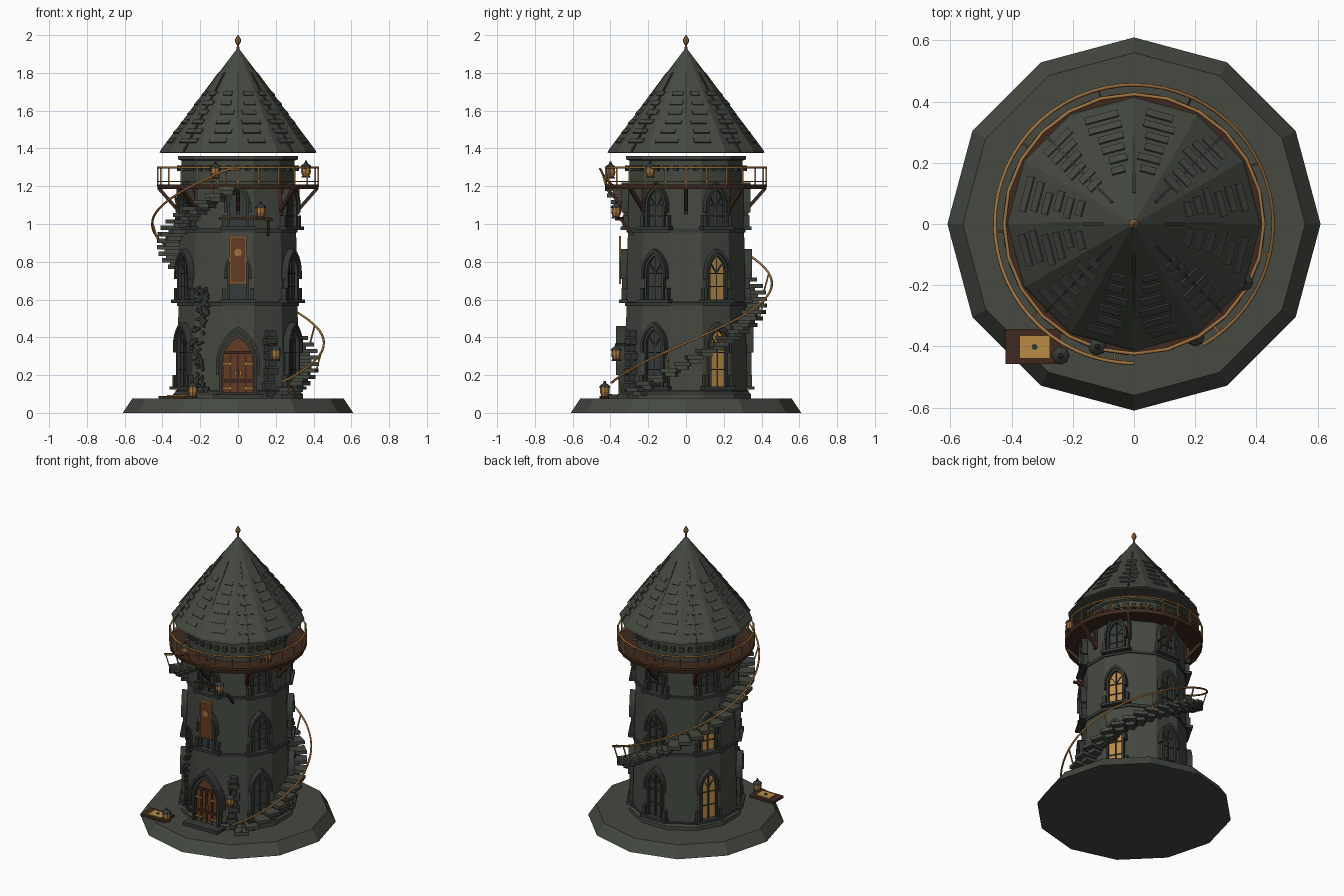
import bpy, bmesh, random
from math import radians, sin, cos, pi, sqrt, atan2
from mathutils import Matrix, Vector

random.seed(4)
if "Cube" in bpy.data.objects:
    bpy.data.objects.remove(bpy.data.objects["Cube"])


def material(name, rgb):
    m = bpy.data.materials.new(name)
    m.use_nodes = True
    m.diffuse_color = (*rgb, 1)
    m.node_tree.nodes["Principled BSDF"].inputs["Base Color"].default_value = (*rgb, 1)
    return m


STONE = material("grey green stone", (.058, .067, .052))
TRIM = material("dark stone trim", (.036, .043, .035))
WOOD = material("dark wood", (.05, .023, .014))
DOOR = material("red brown wood", (.13, .045, .015))
BRASS = material("brass", (.36, .17, .045))
AMBER = material("lit glass", (.5, .26, .06))
GLASS = material("dark glass", (.035, .045, .042))
IVY = material("ivy", (.03, .038, .026))


def finish(bm, name, mat):
    bmesh.ops.recalc_face_normals(bm, faces=bm.faces[:])
    mesh = bpy.data.meshes.new(name)
    bm.to_mesh(mesh)
    bm.free()
    mesh.materials.append(mat)
    ob = bpy.data.objects.new(name, mesh)
    bpy.context.collection.objects.link(ob)
    return ob


def frame(angle, r=0, z=0, t=0):
    """Local x points outward, y along the wall, z up."""
    return Matrix.Rotation(radians(angle), 4, 'Z') @ Matrix.Translation((r, t, z))


def box(bm, m, sx, sy, sz):
    bmesh.ops.create_cube(bm, size=1, matrix=m @ Matrix.Diagonal((sx, sy, sz, 1)))


def bar(bm, a, b, w):
    a, b = Vector(a), Vector(b)
    d = b - a
    box(bm, Matrix.Translation((a + b) / 2) @ d.to_track_quat('X', 'Z').to_matrix().to_4x4(), d.length, w, w)


def lathe(bm, profile, n=12, turn=0, m=Matrix(), closed=False):
    rings = [[bm.verts.new(m @ Vector((r * cos(radians(turn) + 2 * pi * i / n),
                                       r * sin(radians(turn) + 2 * pi * i / n), z)))
              for i in range(n)] for r, z in profile]
    pairs = list(zip(rings, rings[1:])) + ([(rings[-1], rings[0])] if closed else [])
    for lo, hi in pairs:
        for i in range(n):
            j = (i + 1) % n
            bm.faces.new((lo[i], lo[j], hi[j], hi[i]))
    if not closed:
        bm.faces.new(rings[0])
        bm.faces.new(rings[-1])


def lathe_object(name, mat, profile, **kw):
    bm = bmesh.new()
    lathe(bm, profile, **kw)
    return finish(bm, name, mat)


def tube(name, pts, r, mat, cyclic=False):
    cu = bpy.data.curves.new(name, 'CURVE')
    cu.dimensions = '3D'
    cu.bevel_depth, cu.bevel_resolution = r, 1
    sp = cu.splines.new('POLY')
    sp.points.add(len(pts) - 1)
    for p, co in zip(sp.points, pts):
        p.co = (*co, 1)
    sp.use_cyclic_u = cyclic
    cu.materials.append(mat)
    bpy.context.collection.objects.link(bpy.data.objects.new(name, cu))


def polar(r, a, z):
    return (r * cos(radians(a)), r * sin(radians(a)), z)


def arch(w, z0, top):
    """Pointed arch outline as (y, z) pairs, open at the sill."""
    spring = top - w * sqrt(3)
    arc = [(-w + 2 * w * cos(k * pi / 15), spring + 2 * w * sin(k * pi / 15)) for k in range(6)]
    right = [(w, z0)] + arc
    return right + [(-y, z) for y, z in reversed(right[:-1])]


def arch_plate(bm, m, w, z0, top):
    bm.faces.new([bm.verts.new(m @ Vector((0, y, z))) for y, z in arch(w, z0, top)])


def arch_ring(bm, m, w, z0, top, t, depth):
    inner, outer = arch(w, z0, top), arch(w + t, z0, top + t * 1.7)
    rows = [[bm.verts.new(m @ Vector((x, y, z))) for y, z in pts]
            for pts, x in ((inner, -.02), (inner, depth), (outer, depth), (outer, -.02))]
    for a, b in zip(rows, rows[1:]):
        for i in range(len(a) - 1):
            bm.faces.new((a[i], a[i + 1], b[i + 1], b[i]))
    bm.faces.new([r[0] for r in rows])
    bm.faces.new([r[-1] for r in rows])


def wall(z):
    return .966 * (.335 - .02 * (z - .12))


# Base and tower body
lathe_object("base", STONE, [(.61, 0), (.56, .075)])
lathe_object("tower_body", STONE, [(.355, .07), (.355, .1), (.335, .12), (.314, 1.2)], turn=15)
for z in (.1, .565, .955):
    r = wall(z) / .966
    lathe_object("stone_band", TRIM, [(r - .02, z), (r + .008, z), (r + .008, z + .02), (r - .02, z + .025)],
                 turn=15, closed=True)

# Upper drum, cornice and blocks
lathe_object("drum", STONE, [(.31, 1.2), (.31, 1.335), (.328, 1.342), (.328, 1.36)], turn=15)
bm = bmesh.new()
for k in range(36):
    box(bm, frame(k * 10, .31, 1.295), .025, .025, .03)
finish(bm, "drum_blocks", TRIM)

# Roof with slates and ridge strips
R, Z0, Z1 = .415, 1.375, 1.93
lathe_object("roof", STONE, [(.405, Z0), (R, Z0 + .004), (R - .006, Z0 + .018), (.004, Z1)])
bm = bmesh.new()
slope = atan2(Z1 - Z0, R * .966)
for k in range(12):
    for f in (.1, .19, .28, .37, .46, .55):
        r = R * .966 * (1 - f)
        half = r * .2
        m = frame(15 + k * 30, r + .003, Z0 + (Z1 - Z0) * f + .012,
                  random.uniform(-.2, .2) * half) @ Matrix.Rotation(slope - .12, 4, 'Y')
        box(bm, m, .03, half * random.uniform(1.2, 1.8), .006)
finish(bm, "roof_slates", STONE)
bm = bmesh.new()
for k in range(8):
    bar(bm, polar(R * .975, k * 45, Z0 + .012), polar(.1, k * 45, Z1 - .13), .009)
finish(bm, "roof_ridges", TRIM)
lathe_object("finial", BRASS, [(.008, 1.91), (.006, 1.95), (.014, 1.96), (.017, 1.972), (.012, 1.985), (.002, 2)], n=8)

# Windows on every second wall face
stone, lead, lit, dark = (bmesh.new() for _ in range(4))
for a in range(30, 390, 60):
    for floor, (z0, top) in enumerate(((.14, .44), (.6, .83), (.985, 1.18))):
        if a == 270 and floor == 0:
            continue
        m = frame(a, wall((z0 + top) / 2))
        glow = a in (30, 150) and floor < 2
        arch_plate(lit if glow else dark, m @ Matrix.Translation((.006, 0, 0)), .046, z0, top)
        arch_ring(stone, m, .045, z0, top, .013, .026)
        arch_ring(stone, m, .061, top - .12, top + .018, .012, .036)
        box(stone, m @ Matrix.Translation((.015, 0, z0 - .008)), .055, .19, .018)
        for s in (-1, 1):
            box(stone, m @ Matrix.Translation((.01, s * .075, z0 + .03)), .04, .02, .06)
            bar(lead, m @ Vector((.01, 0, top - .09)), m @ Vector((.01, s * .03, top - .045)), .006)
        bar(lead, m @ Vector((.01, 0, z0)), m @ Vector((.01, 0, top - .01)), .007)
        for f in (.3, .6):
            z = z0 + (top - z0) * f
            bar(lead, m @ Vector((.01, -.045, z)), m @ Vector((.01, .045, z)), .006)
finish(stone, "window_frames", TRIM)
finish(lead, "window_bars", TRIM)
finish(lit, "lit_panes", AMBER)
finish(dark, "dark_panes", GLASS)

# Front door with arch, planks and hinges
m = frame(270, wall(.25))
bm = bmesh.new()
arch_ring(bm, m, .085, .08, .4, .016, .035)
arch_ring(bm, m, .103, .2, .435, .014, .05)
box(bm, m @ Matrix.Translation((.04, 0, .085)), .1, .26, .025)
finish(bm, "door_frame", TRIM)
bm = bmesh.new()
arch_plate(bm, m @ Matrix.Translation((.014, 0, 0)), .085, .08, .4)
finish(bm, "door", DOOR)
bm, metal = bmesh.new(), bmesh.new()
for y in (-.08, -.04, 0, .04, .08):
    box(bm, m @ Matrix.Translation((.016, y, .2)), .01, .01, .22)
for z in (.17, .32):
    box(bm, m @ Matrix.Translation((.017, 0, z)), .01, .165, .016)
for s in (-1, 1):
    for z in (.13, .26):
        box(metal, m @ Matrix.Translation((.02, s * .055, z)), .008, .045, .012)
    box(metal, m @ Matrix.Translation((.022, s * .014, .21)), .012, .01, .03)
finish(bm, "door_planks", WOOD)
finish(metal, "door_hinges", BRASS)

# Banner hung above the door
bm, trim = bmesh.new(), bmesh.new()
box(bm, frame(270, .348, .81), .008, .09, .25)
for s in (-1, 1):
    box(trim, frame(270, .349, .81, s * .042), .012, .007, .25)
    box(trim, frame(270, .349, .81 + s * .123), .012, .09, .007)
for s in (0, pi / 4):
    box(trim, frame(270, .351, .85) @ Matrix.Rotation(s, 4, 'X'), .009, .032, .032)
finish(bm, "banner", DOOR)
finish(trim, "banner_trim", BRASS)

# Balcony floor, struts and railing
lathe_object("balcony_floor", WOOD, [(.3, 1.19), (.425, 1.185), (.43, 1.21), (.3, 1.21)], n=24, closed=True)
bm = bmesh.new()
for k in range(8):
    bar(bm, polar(.315, k * 45, 1.07), polar(.42, k * 45, 1.19), .018)
    bar(bm, polar(.315, k * 45, 1.05), polar(.315, k * 45, 1.19), .02)
finish(bm, "balcony_struts", WOOD)
bm = bmesh.new()
for k in range(24):
    bar(bm, polar(.424, k * 15, 1.2), polar(.424, k * 15, 1.3), .008)
finish(bm, "railing_posts", BRASS)
for z, r in ((1.3, .006), (1.225, .004)):
    tube("balcony_rail", [polar(.424, k * 15, z) for k in range(24)], r, BRASS, True)

# Spiral stair and handrail
def rail_z(a):
    return .37 + .0035 * a


bm, posts = bmesh.new(), bmesh.new()
for k in range(33):
    a = -52 + k * 9.8
    z = rail_z(a) - .1
    box(bm, frame(a, .365, z), .125, .085, .022)
    box(bm, frame(a, .345, z - .02), .085, .06, .025)
    if k % 4 == 0 or k > 30:
        bar(posts, polar(.425, a, z), polar(.453, a, rail_z(a)), .007)
finish(bm, "stair_steps", STONE)
finish(posts, "stair_posts", BRASS)
tube("stair_handrail", [polar(.455, a, min(rail_z(a), 1.29)) for a in range(-60, 271, 6)], .006, BRASS)


# Lanterns
def lantern(x, y, z):
    m = Matrix.Translation((x, y, z))
    lathe_object("lantern_glass", BRASS, [(.018, .008), (.026, .03), (.024, .055)], n=8, m=m)
    lathe_object("lantern_cap", TRIM, [(.03, .054), (.026, .064), (.008, .078), (.005, .09)], n=8, m=m)
    lathe_object("lantern_foot", WOOD, [(.026, 0), (.02, .01)], n=8, m=m)


for spot in ((.2, -.37, .275), (.12, -.37, 1.03), (-.12, -.4, 1.24), (.36, -.19, 1.245), (-.24, -.43, .08)):
    lantern(*spot)
bm = bmesh.new()
bar(bm, (.15, -.28, .36), (.2, -.37, .365), .012)
bar(bm, (-.1, -.33, 1.03), (.06, -.33, 1.03), .014)
bar(bm, (.06, -.33, 1.03), (.18, -.37, 1.025), .014)
bar(bm, (.16, -.28, .94), (.16, -.35, 1.03), .014)
finish(bm, "lantern_arms", WOOD)

# Stacked corner stones beside the door
bm = bmesh.new()
for k in range(9):
    box(bm, frame(-60, .335, .1 + k * .04, random.uniform(-.008, .008)), .05, .045 + .02 * (k % 2), .034)
finish(bm, "corner_stones", TRIM)

# Ivy on the front wall
bm = bmesh.new()
for k in range(110):
    z = .09 + .58 * random.random()
    t = -.05 + .02 * sin(z * 14) + random.uniform(-.035, .035)
    m = frame(-120, wall(z) + .006, z, t) @ Matrix.Rotation(random.random() * 3, 4, 'X')
    box(bm, m, .012, .02, .014)
finish(bm, "ivy_leaves", IVY)

# Board with a sheet at the foot of the tower
bm = bmesh.new()
box(bm, Matrix.Translation((-.33, -.4, .083)), .18, .115, .014)
finish(bm, "board", WOOD)
bm = bmesh.new()
box(bm, Matrix.Translation((-.325, -.402, .092)), .1, .075, .008)
finish(bm, "sheet", AMBER)
lathe_object("sheet_seal", TRIM, [(.01, .094), (.01, .1)], n=8, m=Matrix.Translation((-.325, -.402, 0)))
